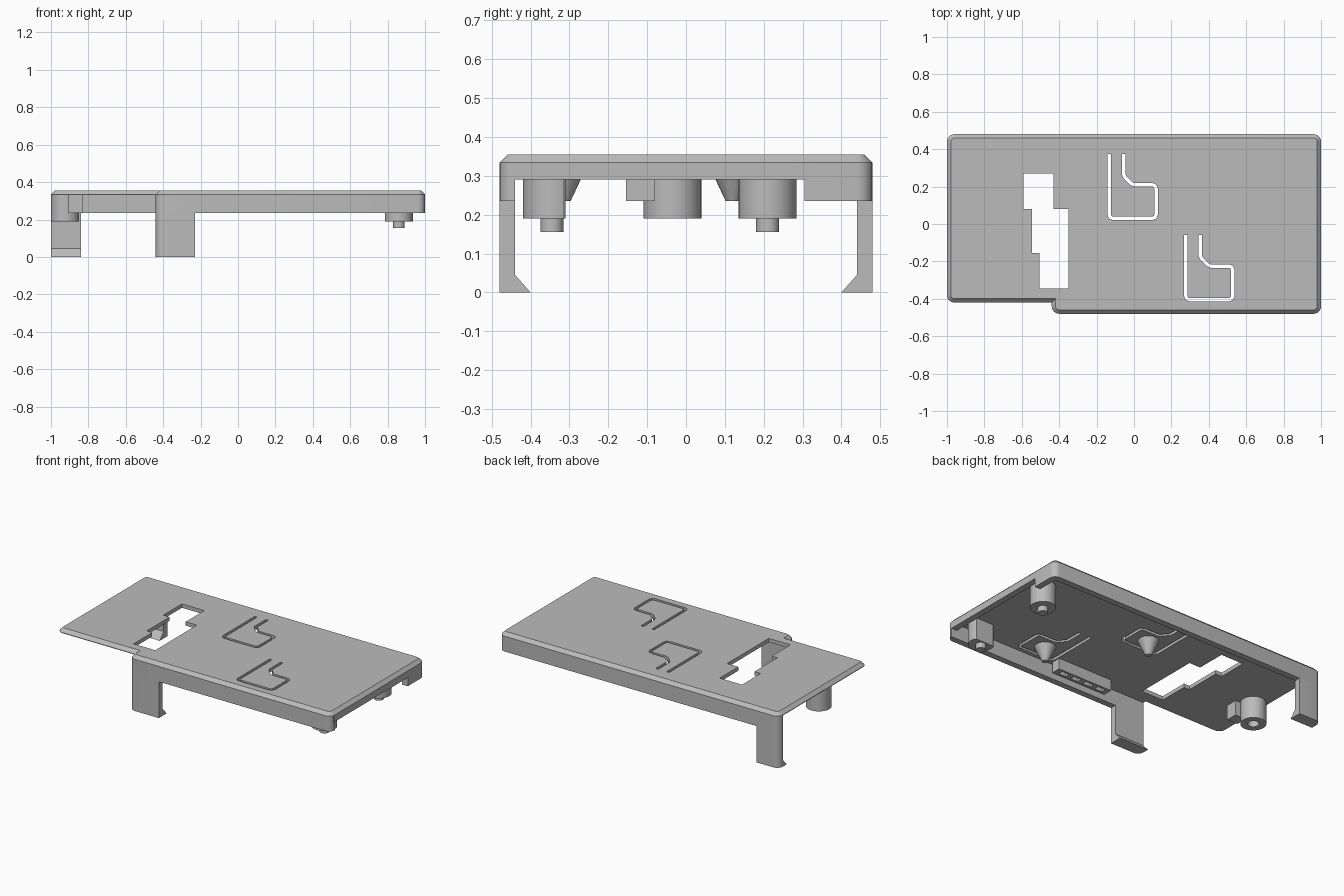
import bpy, bmesh
from math import sin, cos, pi, radians
from mathutils import Vector

old = bpy.data.objects.get("Cube")
if old:
    bpy.data.objects.remove(old)

grey = bpy.data.materials.new("light_grey_plastic")
grey.use_nodes = True
grey.diffuse_color = (0.5, 0.5, 0.5, 1)
grey.node_tree.nodes["Principled BSDF"].inputs["Base Color"].default_value = (0.5, 0.5, 0.5, 1)

UNDER, TOP, RIM = 0.33, 0.355, 0.235


def loft(name, rings):
    """Solid through matching closed rings of 3D points."""
    bm = bmesh.new()
    loops = [[bm.verts.new(p) for p in ring] for ring in rings]
    n = len(loops[0])
    for a, b in zip(loops, loops[1:]):
        for i in range(n):
            j = (i + 1) % n
            bm.faces.new((a[i], a[j], b[j], b[i]))
    bm.faces.new(loops[0][::-1])
    bm.faces.new(loops[-1])
    bmesh.ops.recalc_face_normals(bm, faces=bm.faces)
    mesh = bpy.data.meshes.new(name)
    bm.to_mesh(mesh)
    bm.free()
    mesh.materials.append(grey)
    obj = bpy.data.objects.new(name, mesh)
    bpy.context.collection.objects.link(obj)
    return obj


def prism(name, pts, z0, z1):
    return loft(name, [[(x, y, z) for x, y in pts] for z in (z0, z1)])


def box(name, x0, x1, y0, y1, z0, z1):
    return prism(name, [(x0, y0), (x1, y0), (x1, y1), (x0, y1)], z0, z1)


def circle(x, y, r, n=32):
    return [(x + r * cos(2 * pi * i / n), y + r * sin(2 * pi * i / n)) for i in range(n)]


def rounded(corners, steps=6):
    """Corners are (x, y, radius); right angles become arcs."""
    out = []
    for i, (x, y, r) in enumerate(corners):
        p = Vector((x, y))
        if r == 0:
            out.append(p)
            continue
        u = (Vector(corners[i - 1][:2]) - p).normalized()
        v = (Vector(corners[(i + 1) % len(corners)][:2]) - p).normalized()
        for k in range(steps + 1):
            t = k / steps * pi / 2
            out.append(p + u * r * (1 - sin(t)) + v * r * (1 - cos(t)))
    return out


def ribbon(path, width):
    """Outline of a constant-width band along an open path."""
    pts = [Vector(p) for p in path]
    left, right = [], []
    for i, p in enumerate(pts):
        a = (p - pts[max(i - 1, 0)]).normalized()
        b = (pts[min(i + 1, len(pts) - 1)] - p).normalized()
        d = (a + b).normalized()
        side = Vector((-d.y, d.x)) * width / 2 / max(d.dot(a), d.dot(b))
        left.append(p + side)
        right.append(p - side)
    return left + right[::-1]


def boolean(obj, cutter, op="DIFFERENCE"):
    mod = obj.modifiers.new("cut", "BOOLEAN")
    mod.object, mod.operation, mod.solver = cutter, op, "EXACT"
    bpy.context.view_layer.objects.active = obj
    bpy.ops.object.modifier_apply(modifier=mod.name)
    bpy.data.objects.remove(cutter)


def outline(d):
    """Cover footprint, inset by d."""
    r = 0.04 - d
    return rounded([(-1 + d, -0.42 + d, r), (-0.44 + d, -0.42 + d, 0),
                    (-0.44 + d, -0.48 + d, r), (1 - d, -0.48 + d, r),
                    (1 - d, 0.48 - d, r), (-1 + d, 0.48 - d, r)])


parts = []

# Chamfered top plate
levels = ((0, UNDER), (0, UNDER + 0.004), (0.021, TOP))
plate = loft("top_plate", [[(x, y, z) for x, y in outline(d)] for d, z in levels])
parts.append(plate)

# Stepped opening
opening = [(-.59, .27), (-.43, .27), (-.43, .08), (-.35, .08), (-.35, -.345),
           (-.505, -.345), (-.505, -.155), (-.545, -.155), (-.545, .08), (-.59, .08)]
boolean(plate, prism("opening_cutter", opening, 0.3, 0.4))

# Two spring buttons: slot around each tab and a conical plunger beneath
slot = [(-.133, .375), (-.133, .05), (-.127, .036), (-.113, .03), (.098, .03),
        (.112, .036), (.118, .05), (.118, .19), (.112, .204), (.098, .21),
        (0, .21), (-.014, .216), (-.049, .251), (-.055, .265), (-.055, .375)]
for name, dx, dy in (("rear", 0, 0), ("front", 0.41, -0.435)):
    path = [(x + dx, y + dy) for x, y in slot]
    boolean(plate, prism("slot_cutter", ribbon(path, 0.018), 0.3, 0.4))
    parts.append(loft(name + "_button_plunger", [
        [(x, y, z) for x, y in circle(-0.007 + dx, 0.12 + dy, r, 24)]
        for r, z in ((0.018, RIM), (0.065, UNDER + 0.005))]))

# Side walls
front = rounded([(-0.44, -0.48, 0.04), (1, -0.48, 0.04), (1, -0.44, 0), (-0.44, -0.44, 0)])
back = rounded([(1, 0.305, 0), (1, 0.48, 0.04), (-1, 0.48, 0.04),
                (-1, 0.44, 0), (0.96, 0.44, 0), (0.96, 0.305, 0)])
parts += [prism("front_wall", front, RIM, UNDER),
          prism("back_wall", back, RIM, UNDER),
          box("end_lip", 0.96, 1, -0.45, 0.31, 0.29, UNDER)]

# Clip legs with inward hooks, trimmed to the rounded footprint
hook = [(0.48, 0), (0.48, RIM), (0.44, RIM), (0.44, 0.045), (0.40, 0)]
for name, x0, x1, s in (("front_clip_leg", -0.44, -0.23, -1), ("back_clip_leg", -1, -0.84, 1)):
    leg = loft(name, [[(x, s * y, z) for y, z in hook] for x in (x0, x1)])
    boolean(leg, prism("footprint_trim", outline(0), -0.1, 0.5), "INTERSECT")
    parts.append(leg)

# Pegged bosses at the right end; the front one has a flat inner side
for name, y, limit in (("front", -0.345, -0.31), ("rear", 0.21, 1)):
    pts = [(px, min(py, limit)) for px, py in circle(0.86, y, 0.075)]
    parts += [prism(name + "_boss", pts, 0.19, UNDER + 0.005),
              prism(name + "_peg", circle(0.86, y, 0.03, 24), 0.155, 0.2)]

# Hollow boss at the left end with a stop block beside it
hollow = prism("hollow_boss", circle(-0.925, -0.035, 0.075), 0.19, UNDER + 0.003)
boolean(hollow, prism("bore_cutter", circle(-0.925, -0.035, 0.033, 24), 0.1, 0.31))
parts += [hollow, box("stop_block", -0.905, -0.83, -0.155, -0.08, RIM, UNDER + 0.003)]

# Socket block with a row of four pockets inside the front wall
socket = box("socket_block", -0.13, 0.26, -0.42, -0.36, 0.26, UNDER + 0.003)
for i in range(4):
    x = -0.07 + i * 0.09
    boolean(socket, box("pocket_cutter", x - 0.027, x + 0.027, -0.405, -0.375, 0.2, 0.31))
parts.append(socket)

# Smooth the round surfaces, keep edges crisp
bpy.ops.object.select_all(action="DESELECT")
for obj in parts:
    obj.select_set(True)
bpy.context.view_layer.objects.active = plate
bpy.ops.object.shade_smooth_by_angle(angle=radians(30))
